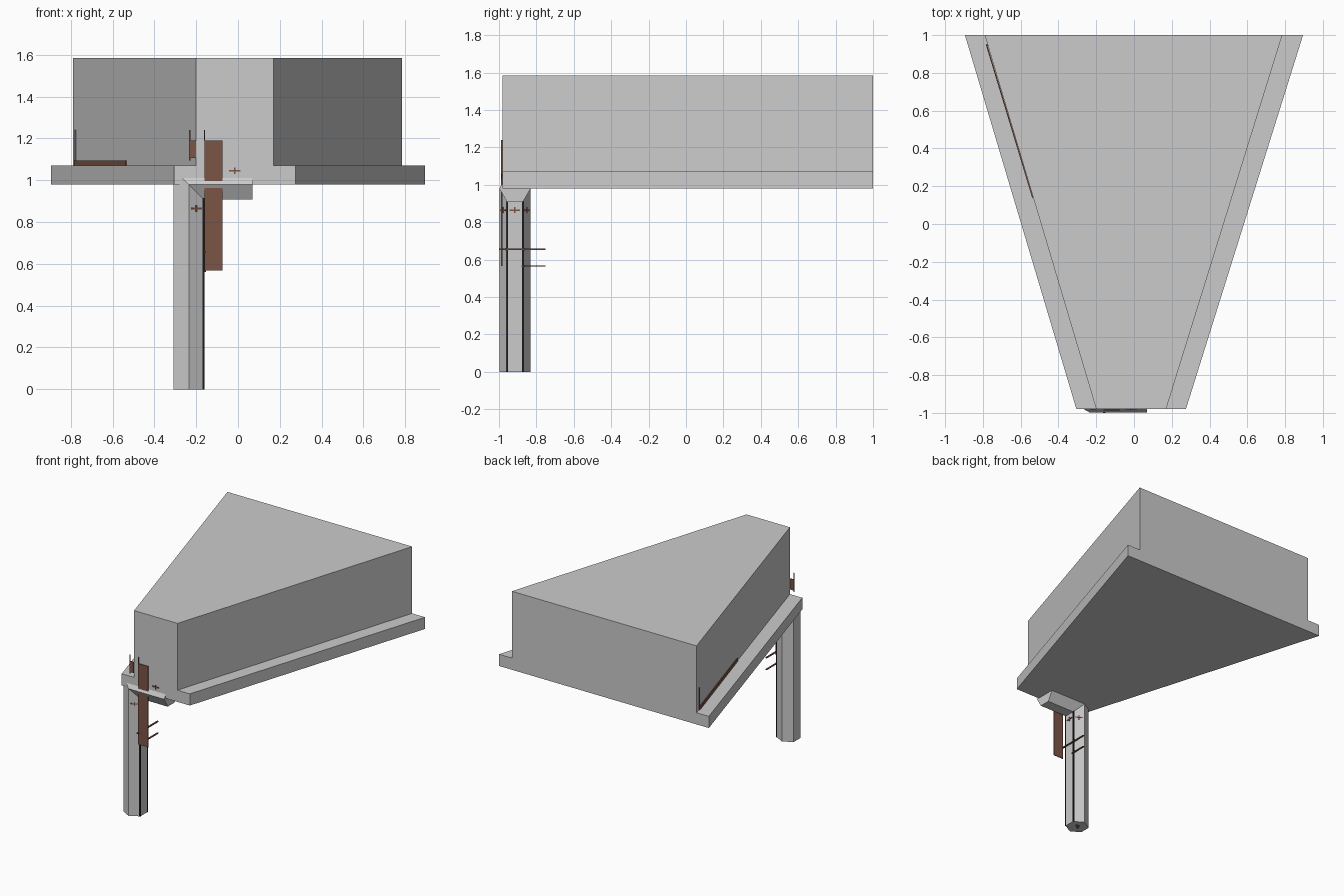
import bpy, bmesh
from math import sin, cos, pi, atan2, hypot
from mathutils import Vector

if "Cube" in bpy.data.objects:
    bpy.data.objects.remove(bpy.data.objects["Cube"])


def material(name, color):
    m = bpy.data.materials.new(name)
    m.diffuse_color = color
    m.use_nodes = True
    m.node_tree.nodes["Principled BSDF"].inputs["Base Color"].default_value = m.diffuse_color
    return m


BROWN = material("brown", (0.20, 0.09, 0.06, 1))
BLACK = material("black", (0.01, 0.01, 0.01, 1))


def loft(name, rings, mat=None):
    """Bridge consecutive rings of points and cap both ends."""
    bm = bmesh.new()
    loops = [[bm.verts.new(p) for p in ring] for ring in rings]
    n = len(loops[0])
    for a, b in zip(loops, loops[1:]):
        for i in range(n):
            j = (i + 1) % n
            bm.faces.new((a[i], a[j], b[j], b[i]))
    bm.faces.new(loops[0])
    bm.faces.new(loops[-1])
    bmesh.ops.recalc_face_normals(bm, faces=bm.faces)
    mesh = bpy.data.meshes.new(name)
    bm.to_mesh(mesh)
    bm.free()
    ob = bpy.data.objects.new(name, mesh)
    bpy.context.collection.objects.link(ob)
    if mat:
        mesh.materials.append(mat)
    return ob


def prism(name, outline, z0, z1, mat=None):
    return loft(name, [[(x, y, z) for x, y in outline] for z in (z0, z1)], mat)


def box(name, x0, x1, y0, y1, z0, z1, mat=None):
    return prism(name, [(x0, y0), (x1, y0), (x1, y1), (x0, y1)], z0, z1, mat)


def plus(name, loc, angle):
    """Small plus-shaped fitting whose outward normal is at the given angle."""
    for part, w, h in (("bar", 0.028, 0.004), ("stem", 0.004, 0.016)):
        ob = box(name + "_" + part, -0.004, 0.004, -w, w, -h, h, BROWN)
        ob.location = loc
        ob.rotation_euler.z = angle


# Tapered base slab and upper block
prism("base_slab", [(-0.895, 1), (0.895, 1), (0.275, -0.98), (-0.305, -0.98)], 0.98, 1.07)
prism("upper_block", [(-0.79, 1), (0.785, 1), (0.17, -0.98), (-0.2, -0.98)], 1.07, 1.585)

# Hexagonal post bending through a mitre into a horizontal arm
CX, CY, CZ, R = -0.235, -0.9145, 0.98, 0.0835
hexagon = [(R * cos(pi / 6 + k * pi / 3), R * sin(pi / 6 + k * pi / 3)) for k in range(6)]
loft("post_and_arm", [
    [(CX + u, CY + v, 0) for u, v in hexagon],
    [(CX + u, CY + v, CZ - u) for u, v in hexagon],
    [(0.07, CY + v, CZ - u) for u, v in hexagon]])

# Dark strips on the inner edges of the post
for i, s in enumerate((-1, 1)):
    y = CY + s * R / 2
    box(f"post_edge_strip_{i}", -0.178, -0.160, y - 0.004, y + 0.004, 0, 0.915, BLACK)
box("post_foot_pad", CX - 0.027, CX + 0.027, CY - 0.027, CY + 0.027, 0, 0.01, BROWN)

# Fittings around the post and one on the front of the slab
for k in (-1, 0, 1):
    a = k * pi / 3
    r = R * cos(pi / 6)
    plus(f"post_fitting_{k + 1}", (CX + r * cos(a), CY + r * sin(a), 0.865), a)
plus("slab_fitting", (-0.015, -0.982, 1.045), -pi / 2)

# Thin rods beside the post
box("upper_rod", -0.164, -0.152, -1.0, -0.75, 0.652, 0.659, BROWN)
box("lower_rod", -0.164, -0.152, -0.88, -0.75, 0.562, 0.568, BROWN)

# Hanging front panel and small side panel, each with a thin upright
box("front_panel", -0.16, -0.075, -0.988, -0.982, 0.567, 1.19, BROWN)
box("front_panel_upright", -0.162, -0.158, -0.988, -0.982, 1.19, 1.24, BROWN)
box("side_panel", -0.232, -0.2, -0.986, -0.981, 1.105, 1.19, BROWN)
box("side_panel_upright", -0.234, -0.228, -0.986, -0.981, 1.095, 1.24, BROWN)

# Low strip with an upright along the left wall
a, b = Vector((-0.778, 0.95)), Vector((-0.533, 0.14))
off = Vector((-0.006, -0.002))
prism("wall_strip", [a, b, b + off, a + off], 1.07, 1.095, BROWN)
box("wall_strip_upright", -0.782, -0.774, 0.944, 0.952, 1.07, 1.24, BROWN)
